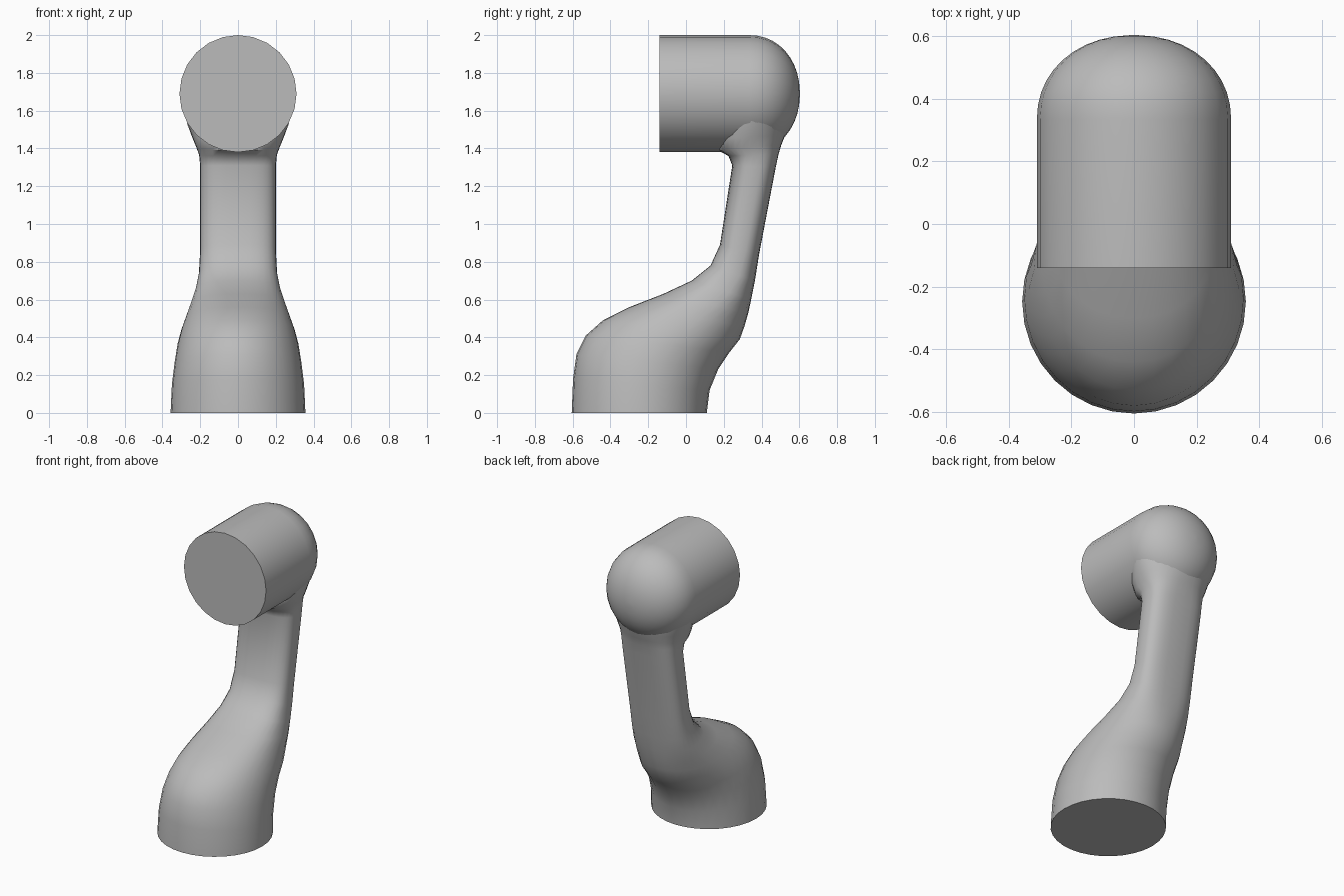
import bpy, bmesh, math
from mathutils import Vector

cube = bpy.data.objects.get("Cube")
if cube:
    bpy.data.objects.remove(cube)

grey = bpy.data.materials.new("light grey")
grey.use_nodes = True
colour = (0.5, 0.5, 0.5, 1)
grey.diffuse_color = colour
grey.node_tree.nodes["Principled BSDF"].inputs["Base Color"].default_value = colour


def skin(name, rings):
    """Bridge equal-length rings of points into a closed, smooth-shaded part."""
    bm = bmesh.new()
    loops = [[bm.verts.new(p) for p in ring] for ring in rings]
    n = len(loops[0])
    for a, b in zip(loops, loops[1:]):
        for i in range(n):
            j = (i + 1) % n
            bm.faces.new((a[i], a[j], b[j], b[i]))
    bm.faces.new(list(reversed(loops[0])))
    bm.faces.new(loops[-1])
    bmesh.ops.recalc_face_normals(bm, faces=bm.faces)
    mesh = bpy.data.meshes.new(name)
    bm.to_mesh(mesh)
    bm.free()
    mesh.materials.append(grey)
    obj = bpy.data.objects.new(name, mesh)
    bpy.context.collection.objects.link(obj)
    bpy.ops.object.select_all(action='DESELECT')
    obj.select_set(True)
    bpy.context.view_layer.objects.active = obj
    bpy.ops.object.shade_smooth_by_angle(angle=math.radians(40))
    return obj


def section(fy, fz, by, bz, half_width, power, sides=32):
    """Tilted superellipse between a front and a back profile point."""
    front, back = Vector((0, fy, fz)), Vector((0, by, bz))
    middle, reach = (front + back) / 2, (front - back) / 2
    ring = []
    for i in range(sides):
        a = math.tau * i / sides
        c, s = math.cos(a), math.sin(a)
        u = math.copysign(abs(c) ** (2 / power), c)
        v = math.copysign(abs(s) ** (2 / power), s)
        ring.append(middle + reach * u + Vector((half_width * v, 0, 0)))
    return ring


# Base and neck: front y, front z, back y, back z, half width, squareness
stations = [
    (-.605, 0, .11, 0, .357, 2),
    (-.598, .18, .125, .12, .35, 2),
    (-.58, .31, .17, .23, .335, 2),
    (-.53, .41, .23, .32, .32, 2),
    (-.44, .49, .285, .39, .30, 2.1),
    (-.30, .56, .31, .46, .275, 2.2),
    (-.12, .63, .33, .53, .25, 2.3),
    (.03, .70, .345, .60, .225, 2.5),
    (.13, .78, .365, .70, .207, 2.7),
    (.18, .89, .387, .84, .2, 2.8),
    (.245, 1.31, .475, 1.3, .2, 2.8),
    (.225, 1.36, .49, 1.37, .206, 2.6),
    (.17, 1.39, .505, 1.42, .22, 2.4),
    (.15, 1.45, .525, 1.47, .243, 2.2),
    (.15, 1.52, .54, 1.53, .267, 2),
    (.15, 1.6, .55, 1.6, .285, 2),
]
skin("base_and_neck", [section(*s) for s in stations])

# Head: cylinder facing forward with a domed back
radius, centre_z, dome_start, dome_depth = .31, 1.69, .335, .268
profile = [(-.14, radius)]
for k in range(11):
    a = math.radians(88) * k / 10
    profile.append((dome_start + dome_depth * math.sin(a) ** .95,
                    radius * math.cos(a) ** .95))
sides = 24
head = [[(r * math.cos(math.tau * i / sides), y, centre_z + r * math.sin(math.tau * i / sides))
         for i in range(sides)] for y, r in profile]
skin("head", head)
